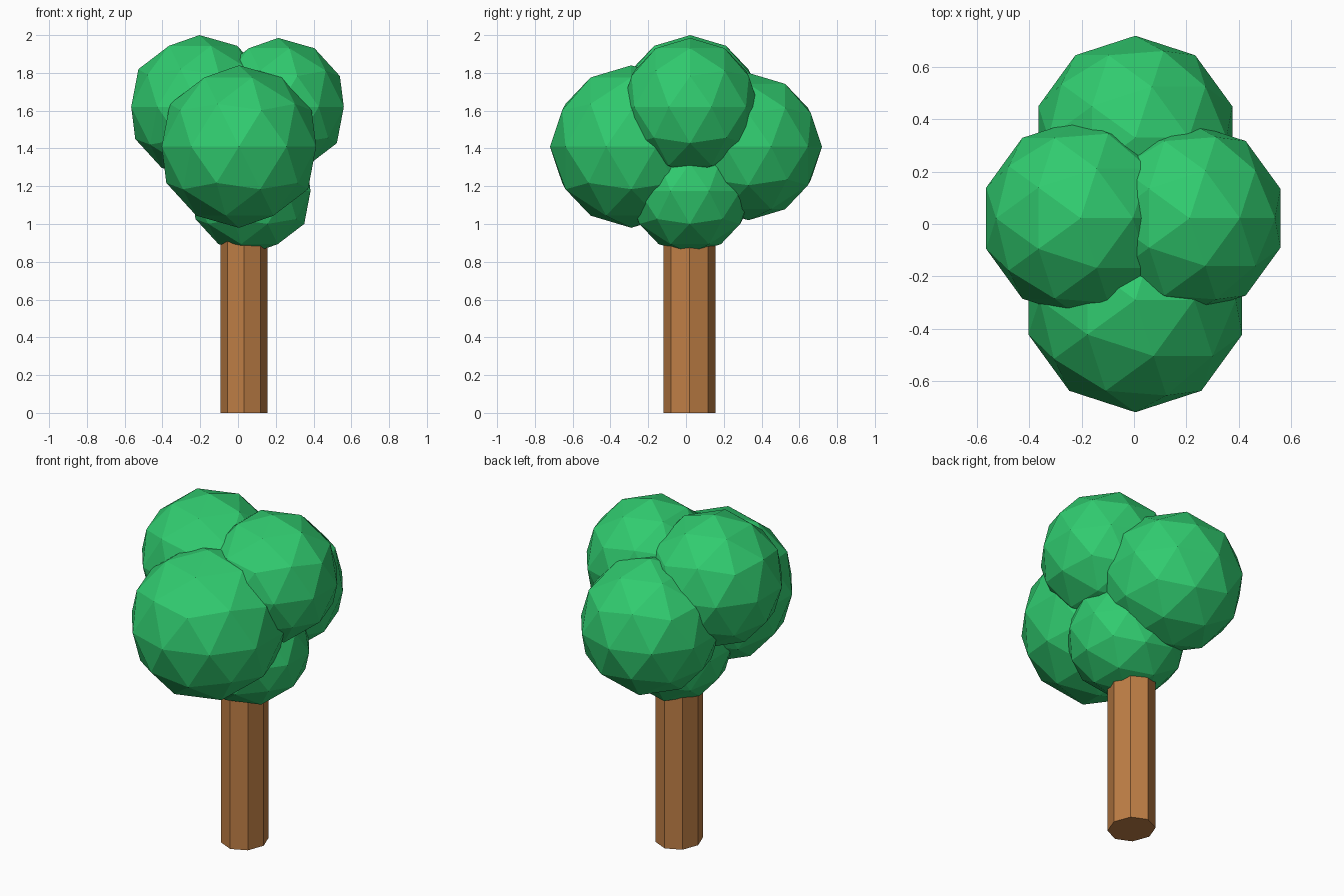
import bpy

if "Cube" in bpy.data.objects:
    bpy.data.objects.remove(bpy.data.objects["Cube"])


def material(name, color):
    m = bpy.data.materials.new(name)
    m.diffuse_color = (*color, 1.0)
    m.use_nodes = True
    m.node_tree.nodes["Principled BSDF"].inputs["Base Color"].default_value = m.diffuse_color
    return m


green = material("leaf_green", (0.03, 0.60, 0.16))
brown = material("bark_brown", (0.52, 0.21, 0.06))

# Trunk: eight-sided prism, its top hidden inside the lower foliage
TRUNK_TOP = 1.0
bpy.ops.mesh.primitive_cylinder_add(vertices=8, radius=1, depth=TRUNK_TOP,
                                    location=(0.032, 0.018, TRUNK_TOP / 2))
trunk = bpy.context.object
trunk.name = "trunk"
trunk.scale = (0.125, 0.1375, 1)
bpy.ops.object.transform_apply(location=False, rotation=False, scale=True)
trunk.data.materials.append(brown)

# Foliage: faceted balls as name, centre, radius
foliage = [
    ("foliage_front", (0.005, -0.29, 1.41), 0.43),
    ("foliage_back", (0.005, 0.33, 1.41), 0.39),
    ("foliage_left", (-0.204, 0.022, 1.62), 0.38),
    ("foliage_right", (0.213, 0.022, 1.62), 0.365),
    ("foliage_lower", (0.07, 0.02, 1.174), 0.33),
]
for name, centre, radius in foliage:
    bpy.ops.mesh.primitive_ico_sphere_add(subdivisions=2, radius=radius, location=centre)
    ball = bpy.context.object
    ball.name = name
    ball.data.materials.append(green)
